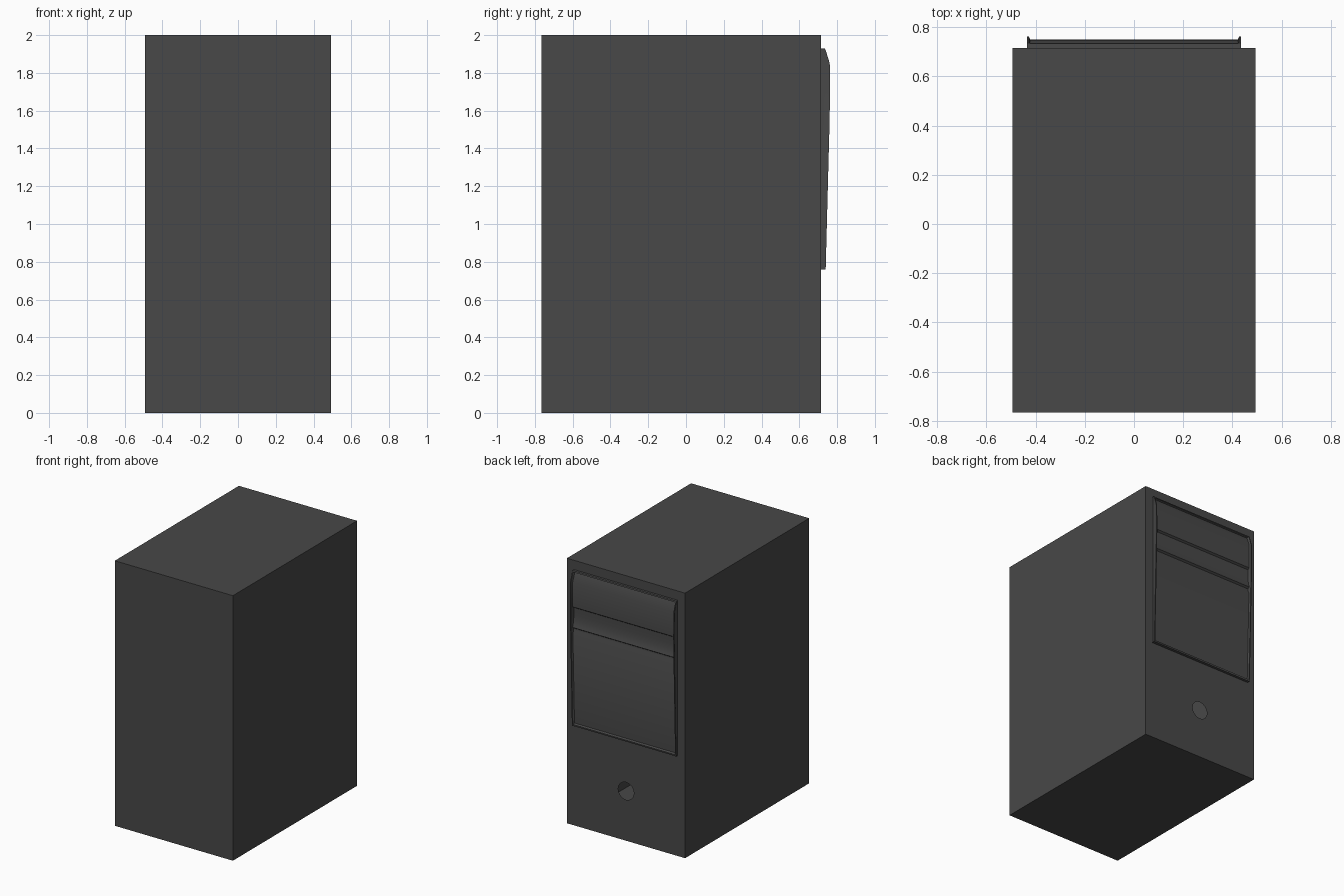
import bpy, bmesh, math

if "Cube" in bpy.data.objects:
    bpy.data.objects.remove(bpy.data.objects["Cube"])

grey = bpy.data.materials.new("dark_grey")
grey.diffuse_color = (0.065, 0.065, 0.065, 1)
grey.use_nodes = True
grey.node_tree.nodes["Principled BSDF"].inputs["Base Color"].default_value = grey.diffuse_color


def finish(bm, name):
    """Turn a bmesh into a named, dark grey object."""
    me = bpy.data.meshes.new(name)
    bm.to_mesh(me)
    bm.free()
    ob = bpy.data.objects.new(name, me)
    bpy.context.collection.objects.link(ob)
    me.materials.append(grey)
    return ob


# Hollow case: single-skin box with a round opening in the +y face
W, Y0, Y1, H = 0.493, -0.765, 0.715, 2.0
HOLE_Z, HOLE_R, SIDES = 0.375, 0.066, 16
bm = bmesh.new()
corners = [(W, H), (-W, H), (-W, 0), (W, 0)]
far = [bm.verts.new((x, Y0, z)) for x, z in corners]
near = [bm.verts.new((x, Y1, z)) for x, z in corners]
bm.faces.new(far)
for i in range(4):
    j = (i + 1) % 4
    bm.faces.new((far[i], far[j], near[j], near[i]))
ring = []
for i in range(SIDES):
    a = math.tau * i / SIDES
    ring.append(bm.verts.new((HOLE_R * math.cos(a), Y1, HOLE_Z + HOLE_R * math.sin(a))))
q = SIDES // 4
for k in range(4):
    for i in range(k * q, (k + 1) * q):
        bm.faces.new((near[k], ring[i], ring[(i + 1) % SIDES]))
    bm.faces.new((near[k], ring[(k + 1) * q % SIDES], near[(k + 1) % 4]))
bmesh.ops.recalc_face_normals(bm, faces=bm.faces[:])
finish(bm, "case")

# Door panel: (z, panel surface y, rim y) stations from top to bottom,
# with a curved scoop and a groove across it, and a lip at the bottom
stations = [
    (1.93, 0.715, 0.716), (1.93, 0.733, 0.735), (1.92, 0.736, 0.739),
    (1.915, 0.724, 0.741), (1.85, 0.748, 0.761), (1.665, 0.749, 0.762),
    (1.655, 0.735, 0.762), (1.60, 0.734, 0.761), (1.56, 0.737, 0.761),
    (1.53, 0.743, 0.760), (1.51, 0.750, 0.760), (1.50, 0.736, 0.759),
    (1.485, 0.736, 0.759), (1.465, 0.746, 0.758), (0.78, 0.727, 0.740),
    (0.772, 0.738, 0.740), (0.76, 0.736, 0.738), (0.76, 0.715, 0.716),
]
bm = bmesh.new()
rows = []
for z, d, r in stations:
    half = [(0.428, 0.715), (0.429, max(0.715, r - 0.02)), (0.435, r),
            (0.427, r), (0.422, d)]
    pts = [(-x, y) for x, y in half] + half[::-1]
    rows.append([bm.verts.new((x, y, z)) for x, y in pts])
for a, b in zip(rows, rows[1:]):
    for i in range(len(a) - 1):
        bm.faces.new((a[i], a[i + 1], b[i + 1], b[i]))
bmesh.ops.remove_doubles(bm, verts=bm.verts[:], dist=0.0001)
bmesh.ops.recalc_face_normals(bm, faces=bm.faces[:])
door = finish(bm, "door_panel")
# Outward on the door means +y
if sum(p.normal.y * p.area for p in door.data.polygons) < 0:
    door.data.flip_normals()
bpy.context.view_layer.objects.active = door
door.select_set(True)
bpy.ops.object.shade_smooth_by_angle(angle=math.radians(30))
